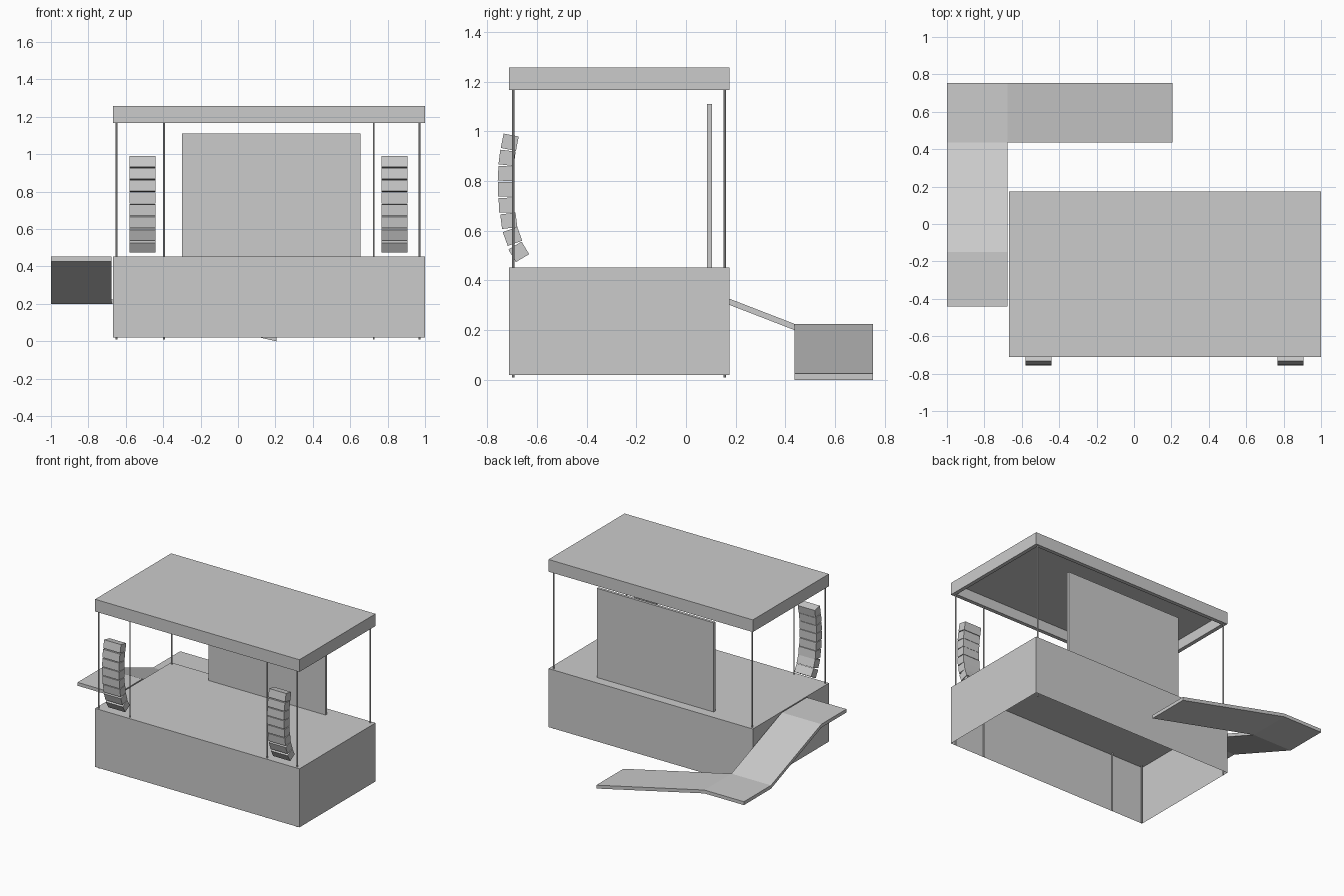
import bpy, bmesh
from math import radians
from mathutils import Matrix, Vector

if "Cube" in bpy.data.objects:
    bpy.data.objects.remove(bpy.data.objects["Cube"])


def finish(bm, name):
    mesh = bpy.data.meshes.new(name)
    bm.to_mesh(mesh)
    bm.free()
    obj = bpy.data.objects.new(name, mesh)
    bpy.context.collection.objects.link(obj)
    return obj


def add_box(bm, centre, size, tilt=0.0):
    m = (Matrix.Translation(centre) @ Matrix.Rotation(tilt, 4, 'X')
         @ Matrix.Diagonal((*size, 1)))
    return bmesh.ops.create_cube(bm, size=1, matrix=m)["verts"]


def box(name, lo, hi, open_bottom=False, lip=0.0, recess=0.0):
    lo, hi = Vector(lo), Vector(hi)
    bm = bmesh.new()
    add_box(bm, (lo + hi) / 2, hi - lo)
    bottom = min(bm.faces, key=lambda f: f.calc_center_median().z)
    if lip:
        # sunken underside surrounded by a rim
        bmesh.ops.inset_region(bm, faces=[bottom], thickness=lip)
        ext = bmesh.ops.extrude_face_region(bm, geom=[bottom])["geom"]
        verts = [v for v in ext if isinstance(v, bmesh.types.BMVert)]
        bmesh.ops.translate(bm, verts=verts, vec=(0, 0, recess))
        if bottom.is_valid:
            bmesh.ops.delete(bm, geom=[bottom], context='FACES_ONLY')
        bmesh.ops.recalc_face_normals(bm, faces=bm.faces)
    if open_bottom:
        bmesh.ops.delete(bm, geom=[bottom], context='FACES_ONLY')
    return finish(bm, name)


# Stage deck with skirt (hollow below), roof and back screen
X0, X1, Y0, Y1 = -0.668, 1.0, -0.712, 0.175
box("stage_deck", (X0, Y0, 0.02), (X1, Y1, 0.452), open_bottom=True)
box("roof", (X0, Y0, 1.167), (X1, Y1, 1.257), lip=0.04, recess=0.075)
box("back_screen", (-0.30, 0.085, 0.45), (0.655, 0.105, 1.11))

# Thin roof posts
posts = [(x, -0.695) for x in (-0.649, -0.395, 0.726, 0.97)]
posts += [(x, 0.156) for x in (-0.649, 0.97)]
for i, (x, y) in enumerate(posts):
    bm = bmesh.new()
    bmesh.ops.create_cone(bm, cap_ends=True, segments=8, radius1=0.005, radius2=0.005,
                          depth=1.165, matrix=Matrix.Translation((x, y, 0.5925)))
    finish(bm, f"roof_post_{i + 1}")

# Curved hanging speaker stacks: y, z, downward tilt of each cabinet
cabinets = [(-0.709, 0.956, -11), (-0.720, 0.893, -7), (-0.725, 0.830, -3),
            (-0.725, 0.767, 0), (-0.722, 0.703, 2), (-0.713, 0.640, 7),
            (-0.698, 0.577, 20), (-0.673, 0.515, 31)]
for side, x in (("left", -0.51), ("right", 0.837)):
    bm = bmesh.new()
    for y, z, tilt in cabinets:
        add_box(bm, (x, y, z), (0.138, 0.062, 0.059), radians(tilt))
    finish(bm, f"speaker_stack_{side}")

# L-shaped access ramp: landing, slope, corner landing, slope to the ground
bm = bmesh.new()
a, b = -1.0, -0.677
rows = [[bm.verts.new((x, y, z)) for x in (a, b)]
        for y, z in ((-0.442, 0.452), (-0.15, 0.452), (0.437, 0.225), (0.753, 0.225))]
for p, q in zip(rows, rows[1:]):
    bm.faces.new((p[0], p[1], q[1], q[0]))
end = [bm.verts.new((0.205, y, 0.025)) for y in (0.437, 0.753)]
bm.faces.new((rows[2][1], end[0], end[1], rows[3][1]))
ext = bmesh.ops.extrude_face_region(bm, geom=bm.faces[:], use_keep_orig=True)["geom"]
bmesh.ops.translate(bm, verts=[g for g in ext if isinstance(g, bmesh.types.BMVert)],
                    vec=(0, 0, -0.025))
bmesh.ops.recalc_face_normals(bm, faces=bm.faces)
finish(bm, "access_ramp")
